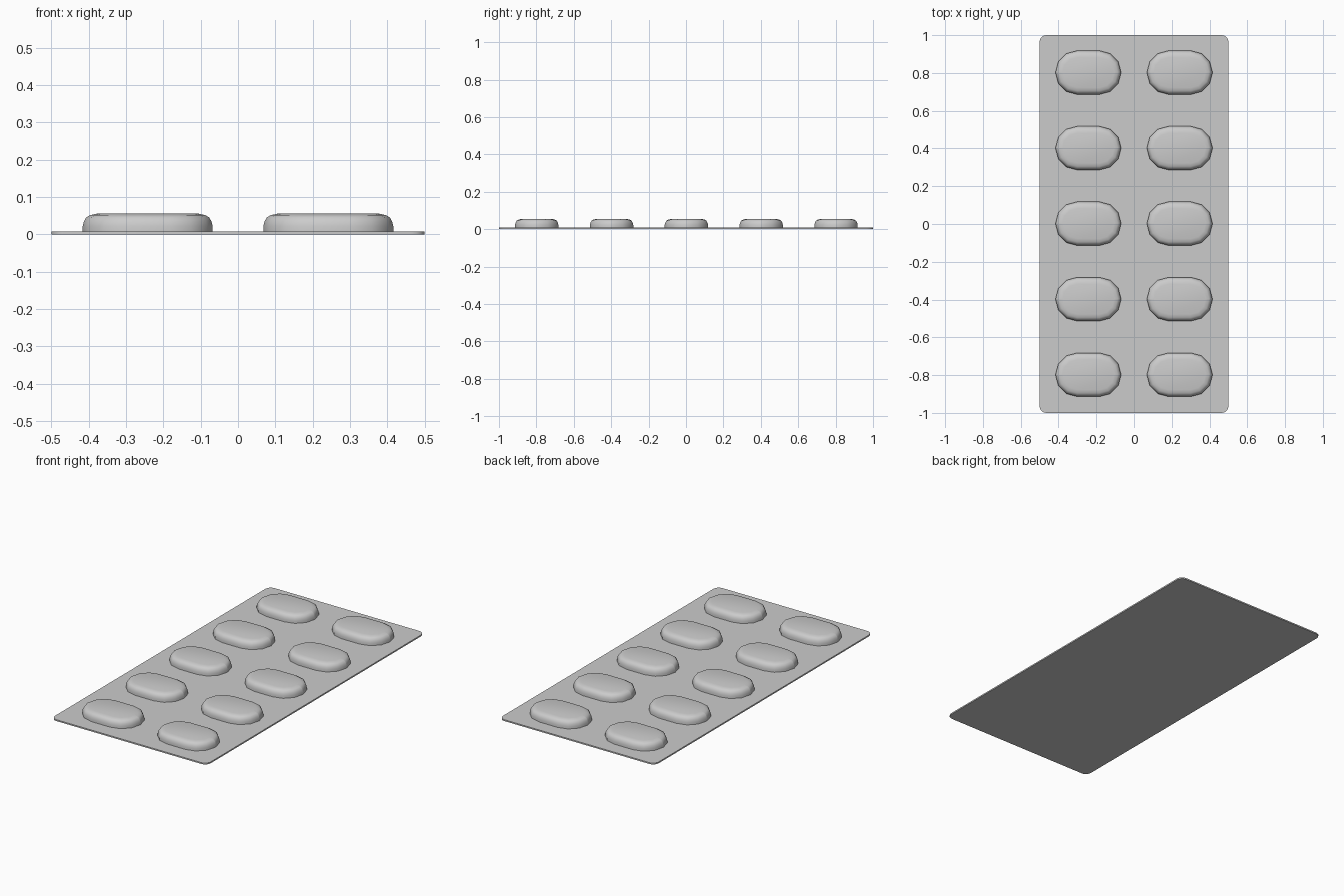
import bpy, bmesh
from math import pi, cos, sin

if "Cube" in bpy.data.objects:
    bpy.data.objects.remove(bpy.data.objects["Cube"])

T = 0.008  # sheet thickness


def outline(hx, hy, r, seg):
    # rounded rectangle, counter-clockwise
    pts = []
    for k, (sx, sy) in enumerate([(1, 1), (-1, 1), (-1, -1), (1, -1)]):
        for i in range(seg + 1):
            a = (k + i / seg) * pi / 2
            p = (sx * (hx - r) + r * cos(a), sy * (hy - r) + r * sin(a))
            if not pts or (abs(p[0] - pts[-1][0]) + abs(p[1] - pts[-1][1])) > 1e-5:
                pts.append(p)
    if abs(pts[0][0] - pts[-1][0]) + abs(pts[0][1] - pts[-1][1]) < 1e-5:
        pts.pop()
    return pts


def loft(name, rings, angle):
    bm = bmesh.new()
    loops = [[bm.verts.new((x, y, z)) for x, y in pts] for pts, z in rings]
    n = len(loops[0])
    for a, b in zip(loops, loops[1:]):
        for i in range(n):
            j = (i + 1) % n
            bm.faces.new((a[i], a[j], b[j], b[i]))
    bm.faces.new(loops[0][::-1])
    bm.faces.new(loops[-1])
    me = bpy.data.meshes.new(name)
    bm.to_mesh(me)
    bm.free()
    ob = bpy.data.objects.new(name, me)
    bpy.context.collection.objects.link(ob)
    bpy.ops.object.select_all(action='DESELECT')
    ob.select_set(True)
    bpy.context.view_layer.objects.active = ob
    bpy.ops.object.shade_smooth_by_angle(angle=angle)
    return ob


# backing sheet with rounded corners
sheet = outline(0.5, 1.0, 0.035, 4)
loft("backing_sheet", [(sheet, 0), (sheet, T)], 0.6)

# one tablet blister: stadium rings stepping inwards to a flat top
profile = [(0, T - 0.002), (0, 0.022), (0.003, 0.034), (0.009, 0.045),
           (0.019, 0.051), (0.037, 0.055)]
rings = [(outline(0.174 - d, 0.116 - d, 0.1155 - d, 3), z) for d, z in profile]
tablet = loft("tablet", rings, 1.2)

# grid of two columns by five rows
for row in range(5):
    for x in (-0.242, 0.242):
        ob = tablet if row == 0 and x < 0 else tablet.copy()
        if ob is not tablet:
            bpy.context.collection.objects.link(ob)
        ob.name = f"tablet_{row + 1}_{'left' if x < 0 else 'right'}"
        ob.location = (x, -0.798 + 0.4 * row, 0)
